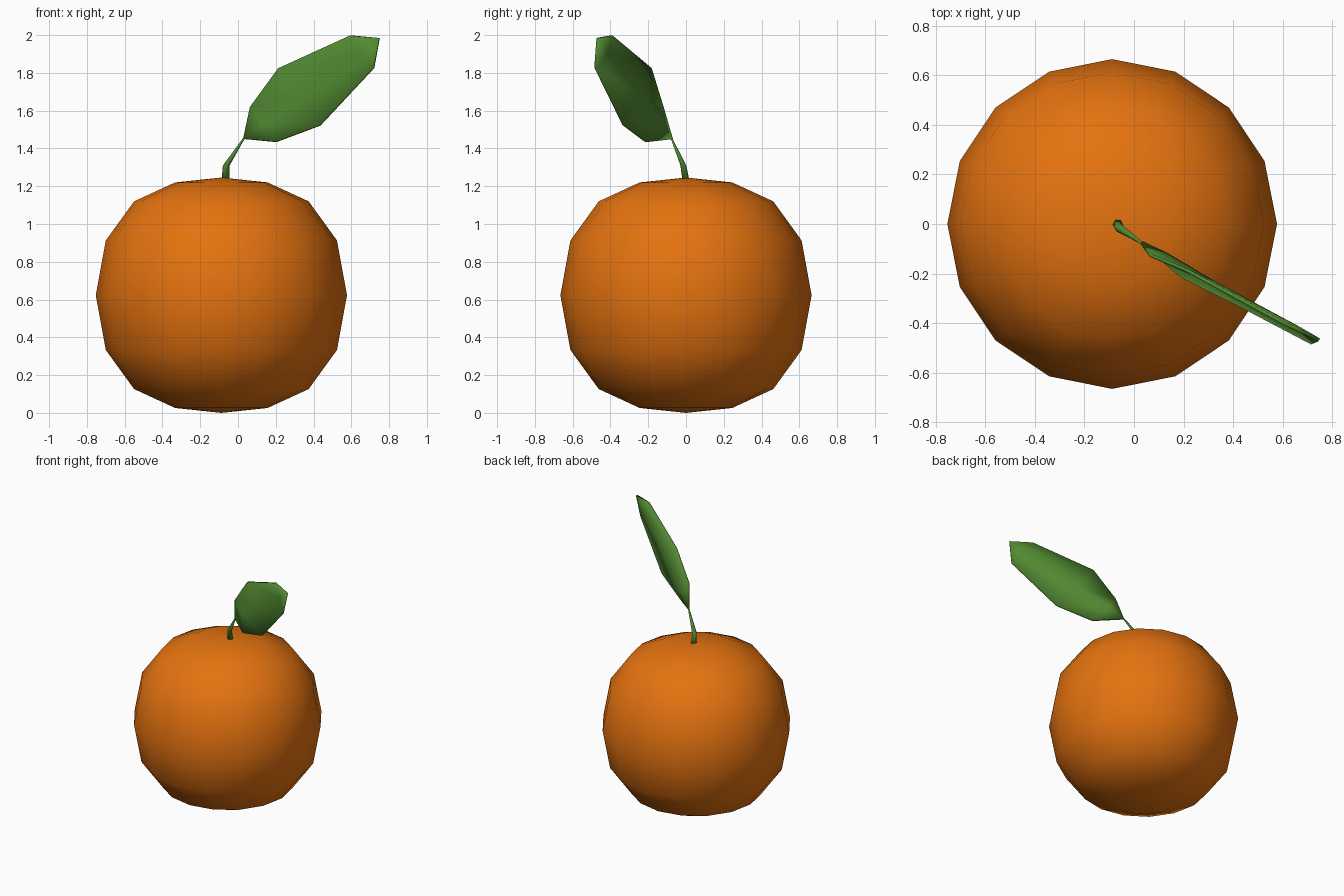
import bpy, bmesh, math
from mathutils import Vector

if "Cube" in bpy.data.objects:
    bpy.data.objects.remove(bpy.data.objects["Cube"])


def material(name, color):
    m = bpy.data.materials.new(name)
    m.diffuse_color = (*color, 1)
    m.use_nodes = True
    m.node_tree.nodes["Principled BSDF"].inputs["Base Color"].default_value = m.diffuse_color
    return m


def finish(bm, name, mat):
    bmesh.ops.recalc_face_normals(bm, faces=bm.faces[:])
    for f in bm.faces:
        f.smooth = True
    me = bpy.data.meshes.new(name)
    bm.to_mesh(me)
    bm.free()
    me.materials.append(mat)
    ob = bpy.data.objects.new(name, me)
    bpy.context.collection.objects.link(ob)
    return ob


def loft(bm, rings):
    for a, b in zip(rings, rings[1:]):
        n = len(a)
        for i in range(n):
            j = (i + 1) % n
            bm.faces.new((a[i], a[j], b[j], b[i]))


def ring(bm, c, r, n):
    return [bm.verts.new((c[0] + r * math.cos(2 * math.pi * i / n),
                          c[1] + r * math.sin(2 * math.pi * i / n), c[2]))
            for i in range(n)]


def fan(bm, loop, tip):
    v = bm.verts.new(tip)
    for i in range(len(loop)):
        bm.faces.new((loop[i], loop[(i + 1) % len(loop)], v))


orange = material("orange peel", (0.78, 0.17, 0.005))
green = material("leaf green", (0.085, 0.255, 0.032))

# Fruit: 16-sided lathe, slightly flattened
CX, CZ = -0.088, 0.623
half = [(0.245, 0.597), (0.462, 0.497), (0.612, 0.29)]
profile = [(r, -z) for r, z in half] + [(0.665, 0)] + half[::-1]
bm = bmesh.new()
rings = [ring(bm, (CX, 0, CZ + z), r, 16) for r, z in profile]
loft(bm, rings)
fan(bm, rings[0], (CX, 0, 0))
fan(bm, rings[-1], (CX, 0, 1.246))
finish(bm, "fruit", orange)

# Stem: bent tapering tube
bm = bmesh.new()
path = [((-0.066, 0, 1.23), 0.021), ((-0.062, -0.014, 1.31), 0.018),
        ((0.032, -0.077, 1.455), 0.005)]
rings = [ring(bm, c, r, 6) for c, r in path]
loft(bm, rings)
bm.faces.new(rings[0])
bm.faces.new(rings[-1])
finish(bm, "stem", green)

# Leaf: rows of upper edge, midrib, lower edge, folded along the midrib
rows = [((0.065, -0.125, 1.62), (0.13, -0.122, 1.53), (0.20, -0.215, 1.435)),
        ((0.215, -0.188, 1.825), (0.325, -0.238, 1.675), (0.433, -0.33, 1.522)),
        ((0.595, -0.395, 1.998), (0.66, -0.418, 1.91), (0.718, -0.48, 1.827))]
bm = bmesh.new()
grid = [[bm.verts.new(p) for p in row] for row in rows]
base = bm.verts.new((0.03, -0.075, 1.45))
tip = bm.verts.new((0.747, -0.468, 1.985))
for i in range(2):
    bm.faces.new((base, grid[0][i], grid[0][i + 1]))
    for a, b in zip(grid, grid[1:]):
        bm.faces.new((a[i], b[i], b[i + 1], a[i + 1]))
    bm.faces.new((grid[2][i], tip, grid[2][i + 1]))
leaf = finish(bm, "leaf", green)
mod = leaf.modifiers.new("thickness", 'SOLIDIFY')
mod.thickness = 0.014
mod.offset = 0
leaf.select_set(True)
bpy.context.view_layer.objects.active = leaf
bpy.ops.object.shade_smooth_by_angle(angle=math.radians(50))
